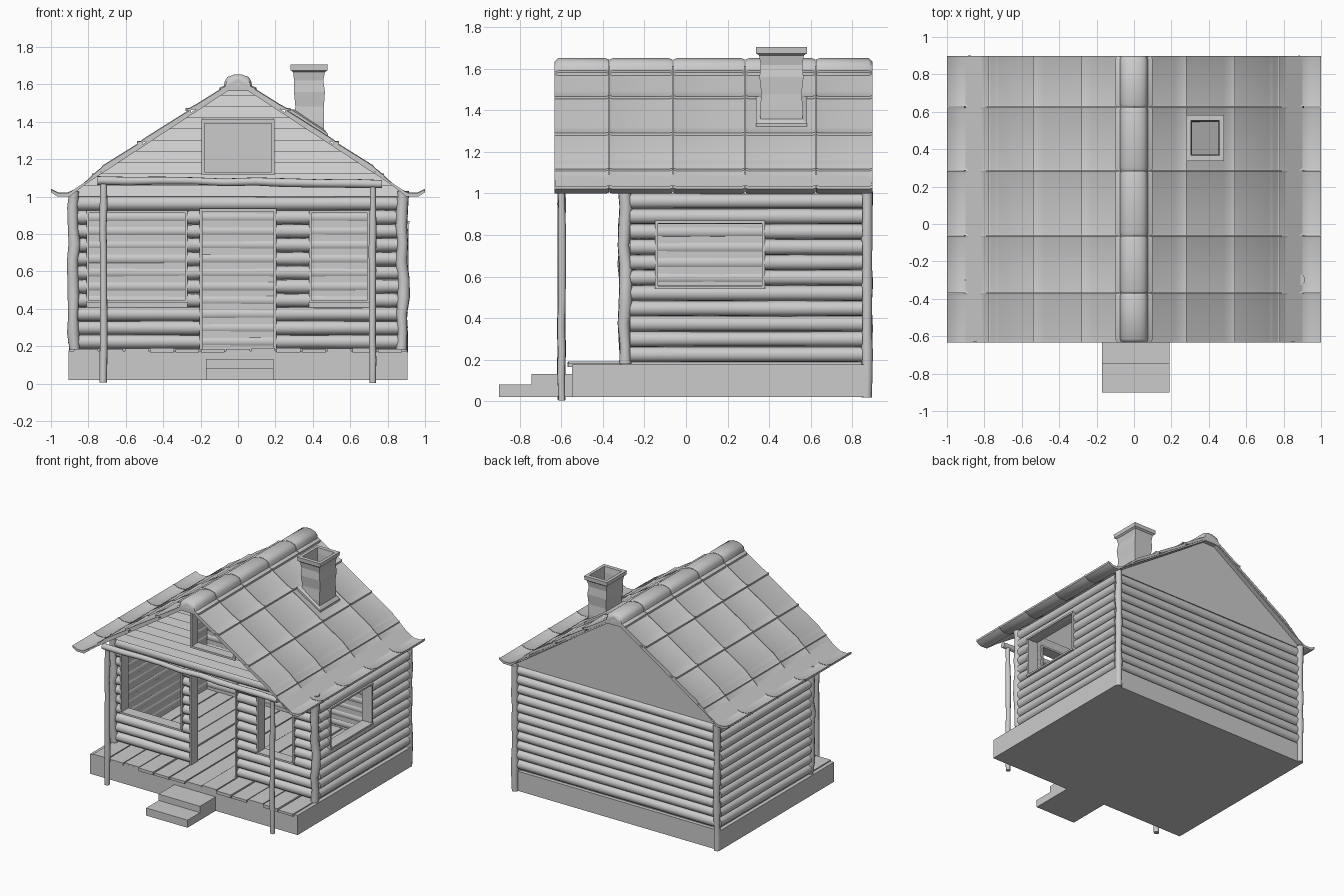
import bpy, bmesh, math, random
from mathutils import Vector

if "Cube" in bpy.data.objects:
    bpy.data.objects.remove(bpy.data.objects["Cube"])
random.seed(4)


def finish(name, bm, smooth=False):
    bmesh.ops.recalc_face_normals(bm, faces=bm.faces)
    me = bpy.data.meshes.new(name)
    bm.to_mesh(me)
    bm.free()
    ob = bpy.data.objects.new(name, me)
    bpy.context.collection.objects.link(ob)
    if smooth:
        bpy.ops.object.select_all(action='DESELECT')
        ob.select_set(True)
        bpy.context.view_layer.objects.active = ob
        bpy.ops.object.shade_smooth_by_angle(angle=math.radians(50))
    return ob


def loft(bm, rings, caps=True):
    vs = [[bm.verts.new(p) for p in r] for r in rings]
    n = len(vs[0])
    for a, b in zip(vs, vs[1:]):
        for i in range(n):
            bm.faces.new((a[i], a[(i + 1) % n], b[(i + 1) % n], b[i]))
    if caps:
        bm.faces.new(vs[0])
        bm.faces.new(vs[-1])


def box(bm, x0, x1, y0, y1, z0, z1):
    loft(bm, [[(x0, y0, z), (x1, y0, z), (x1, y1, z), (x0, y1, z)] for z in (z0, z1)])


def prism(bm, pts, y0, y1):
    loft(bm, [[(x, y, z) for x, z in pts] for y in (y0, y1)])


def tube(bm, pts, radii, n=10):
    pts = [Vector(p) for p in pts]
    d = (pts[-1] - pts[0]).normalized()
    u = d.orthogonal().normalized()
    w = d.cross(u)
    loft(bm, [[p + r * (u * math.cos(2 * math.pi * i / n) + w * math.sin(2 * math.pi * i / n))
               for i in range(n)] for p, r in zip(pts, radii)])


# Foundation and steps
bm = bmesh.new()
box(bm, -0.905, 0.905, -0.55, 0.87, 0.02, 0.175)
finish("foundation", bm)
bm = bmesh.new()
box(bm, -0.17, 0.19, -0.90, -0.54, 0.02, 0.08)
box(bm, -0.17, 0.19, -0.745, -0.54, 0.08, 0.13)
finish("front_steps", bm)

# Floor planks running front to back
bm = bmesh.new()
for i in range(13):
    x = -0.88 + i * 1.76 / 13
    box(bm, x + 0.004, x + 0.131, -0.56 - random.uniform(-0.012, 0.012), 0.84,
        0.165, 0.187 + random.uniform(-0.004, 0.004))
finish("floor_planks", bm)

# Log walls: openings are (u0, u1, z0, z1) along each wall
Z0, Z1, N = 0.187, 1.0, 11
STEP = (Z1 - Z0) / N


def wall(name, to_world, u0, u1, openings=()):
    logs, lining, frames = bmesh.new(), bmesh.new(), bmesh.new()

    def slab(bm, a, b, d0, d1, z0, z1):
        p, q = to_world(a, d0), to_world(b, d1)
        box(bm, min(p[0], q[0]), max(p[0], q[0]), min(p[1], q[1]), max(p[1], q[1]), z0, z1)

    for k in range(N):
        z = Z0 + (k + 0.5) * STEP
        start = u0
        for a, b, lo, hi in list(openings) + [(u1, u1, 0, 9)]:
            if lo < z < hi:
                pts = [to_world(start + (a - start) * t, 0) + (z,) for t in (0, .33, .67, 1)]
                tube(logs, pts, [STEP * random.uniform(0.48, 0.53) for _ in pts])
                start = b
    cuts = [u0] + [v for o in openings for v in o[:2]] + [u1]
    for i, (a, b) in enumerate(zip(cuts, cuts[1:])):
        if i % 2 == 0:
            slab(lining, a, b, 0.0, 0.03, Z0 - 0.01, Z1)
        else:
            lo, hi = openings[i // 2][2:]
            if lo > Z0:
                slab(lining, a, b, 0.0, 0.03, Z0 - 0.01, lo)
            slab(lining, a, b, 0.0, 0.03, hi, Z1)
    for a, b, lo, hi in openings:
        t = 0.014
        slab(frames, a, a + t, -0.042, 0.045, lo, hi)
        slab(frames, b - t, b, -0.042, 0.045, lo, hi)
        slab(frames, a, b, -0.046, 0.045, hi - t, hi)
        if lo > Z0:
            slab(frames, a, b, -0.046, 0.045, lo, lo + t)
    finish(name + "_logs", logs, True)
    finish(name + "_lining", lining)
    if openings:
        finish(name + "_frames", frames)
    else:
        frames.free()


wall("front_wall", lambda u, d: (u, -0.27 + d), -0.86, 0.86,
     [(-0.81, -0.27, 0.43, 0.925), (-0.205, 0.205, 0.18, 0.935), (0.38, 0.705, 0.43, 0.925)])
wall("back_wall", lambda u, d: (u, 0.845 - d), -0.87, 0.87)
wall("right_wall", lambda u, d: (0.87 - d, u), -0.27, 0.85, [(-0.15, 0.38, 0.54, 0.87)])
wall("left_wall", lambda u, d: (-0.87 + d, u), -0.27, 0.85)


# Knotty posts and porch beam
def rough_pole(name, a, b, r, wobble, n=9):
    a, b = Vector(a), Vector(b)
    pts = [a.lerp(b, i / n) + Vector([random.uniform(-wobble, wobble) for _ in range(3)])
           for i in range(n + 1)]
    bm = bmesh.new()
    tube(bm, pts, [r * random.uniform(0.85, 1.12) for _ in pts])
    finish(name, bm, True)


for side, s in (("left", -1), ("right", 1)):
    rough_pole(side + "_front_corner_post", (s * 0.88, -0.295, 0.18), (s * 0.88, -0.295, 1.03), 0.03, 0.007)
    rough_pole(side + "_back_corner_post", (s * 0.88, 0.872, 0.02), (s * 0.88, 0.872, 1.01), 0.026, 0.002)
    rough_pole(side + "_porch_post", (s * 0.72, -0.6, 0.005), (s * 0.72, -0.6, 1.07), 0.019, 0.002)
rough_pole("porch_beam", (-0.75, -0.6, 1.085), (0.77, -0.6, 1.07), 0.022, 0.004)

# Gables: lapped boards around a loft window in front, plain triangle behind
SL = 0.655


def under(x):
    return 1.6 - SL * x


bm = bmesh.new()
for k in range(10):
    za = 1.0 + 0.06 * k
    zb = za + 0.06
    ha, hb = (1.6 - za) / SL, max((1.6 - zb) / SL, 0.004)
    spans = [(-ha, ha, -hb, hb)]
    if 2 <= k <= 6:
        spans = [(-ha, -0.19, -hb, -0.19), (0.19, ha, 0.19, hb)]
    for a, b, c, d in spans:
        loft(bm, [[(a, -0.31, za), (b, -0.31, za), (b, -0.25, za), (a, -0.25, za)],
                  [(c, -0.28, zb), (d, -0.28, zb), (d, -0.25, zb), (c, -0.25, zb)]])
finish("front_gable_boards", bm)
bm = bmesh.new()
for s in (-1, 1):
    box(bm, min(s * .18, s * .195), max(s * .18, s * .195), -0.318, -0.24, 1.115, 1.415)
box(bm, -0.195, 0.195, -0.318, -0.24, 1.115, 1.13)
box(bm, -0.195, 0.195, -0.318, -0.24, 1.39, 1.415)
finish("loft_window_frame", bm)
bm = bmesh.new()
prism(bm, [(-0.9, 1.0), (0.9, 1.0), (0, 1.6)], 0.83, 0.862)
finish("back_gable", bm)

# Roof: sheet with rows of flared tiles, mirrored left and right
COLS = [-0.635, -0.37, -0.063, 0.285, 0.625, 0.9]
LIPS = [(0.28, 1.468), (0.54, 1.292), (0.78, 1.118)]
profiles = []
x0 = 0.0
for xl, zl in LIPS:
    a, m = max(x0 - 0.03, 0), xl - 0.06
    profiles.append([(a, under(a) + 0.03), (m, under(m) + 0.036), (xl - .02, zl + 0.002), (xl, zl),
                     (xl, zl - 0.012), (m, under(m) + 0.012), (a, under(a) + 0.008)])
    x0 = xl
profiles.append([(0.74, under(0.74) + 0.03), (0.85, 1.045), (0.91, 1.018), (0.96, 1.018), (1.0, 1.037),
                 (1.0, 1.022), (0.965, 1.0), (0.9, 1.0), (0.74, under(0.74) + 0.008)])
for side, s in (("left", -1), ("right", 1)):
    bm = bmesh.new()
    prism(bm, [(s * x, z) for x, z in ((0, 1.6), (0.9, under(0.9)), (0.9, under(0.9) + 0.012), (0, 1.615))],
          -0.63, 0.895)
    finish(side + "_roof_sheet", bm)
    bm = bmesh.new()
    for prof in profiles:
        for y0, y1 in zip(COLS, COLS[1:]):
            ys = [y0 + 0.002, y0 + 0.014, y1 - 0.014, y1 - 0.002]
            dz = [0.004, 0, 0, 0.004]
            if y0 == COLS[0]:
                dz[0] = 0
            loft(bm, [[(s * x, y, z + d) for x, z in prof] for y, d in zip(ys, dz)])
    finish(side + "_roof_tiles", bm, True)

# Ridge caps: rounded crown with a shoulder roll on each side
half = [(0.1, 1.565), (0.1, 1.582), (0.075, 1.592), (0.07, 1.618), (0.058, 1.638), (0.04, 1.645), (0.02, 1.652)]
ridge = half + [(-x, z) for x, z in reversed(half)]
bm = bmesh.new()
for y0, y1 in zip(COLS, COLS[1:]):
    e = [0.004, 0.02]
    rings = []
    for y, f in ((y0 + .002, 0.8 if y0 == COLS[0] else 0.93), (y0 + e[1], 1), (y1 - e[1], 1),
                 (y1 - .002, 0.8 if y1 == COLS[-1] else 0.93)):
        rings.append([(x * (0.5 + 0.5 * f), y, 1.565 + (z - 1.565) * f) for x, z in ridge])
    loft(bm, rings)
finish("ridge_caps", bm, True)


# Chimney: open wobbly shaft with a cap rim and a sloped skirt
def square(w, d, z, dx=0, slope=0):
    cx, cy = 0.38 + dx, 0.46
    return [(cx + a * w, cy + b * d, z - slope * a * w) for a, b in ((-1, -1), (1, -1), (1, 1), (-1, 1))]


bm = bmesh.new()
loft(bm, [square(0.078, 0.098, 1.30), square(0.083, 0.104, 1.40, -0.002), square(0.076, 0.097, 1.48, 0.003),
          square(0.083, 0.106, 1.56, 0.002), square(0.078, 0.1, 1.62, -0.002), square(0.085, 0.108, 1.665),
          square(0.098, 0.122, 1.675), square(0.1, 0.123, 1.705), square(0.076, 0.093, 1.705),
          square(0.07, 0.088, 1.66), square(0.068, 0.086, 1.36)])
finish("chimney", bm)
bm = bmesh.new()
loft(bm, [square(0.1, 0.123, 1.375, 0, SL), square(0.1, 0.123, 1.402, 0, SL), square(0.08, 0.1, 1.412, 0, SL)])
finish("chimney_skirt", bm)
